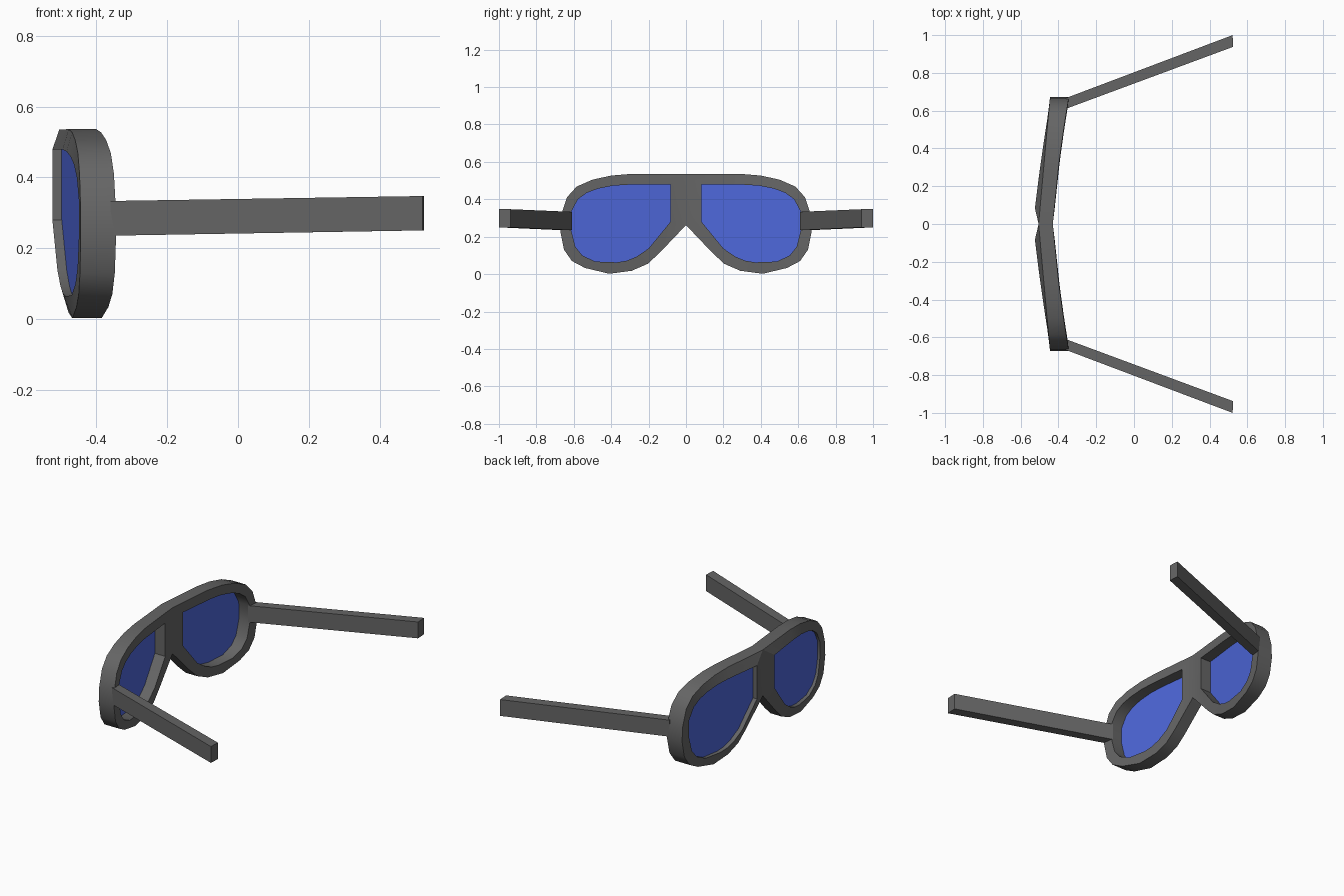
import bpy, bmesh

if "Cube" in bpy.data.objects:
    bpy.data.objects.remove(bpy.data.objects["Cube"])


def material(name, rgb):
    m = bpy.data.materials.new(name)
    m.diffuse_color = (*rgb, 1)
    m.use_nodes = True
    m.node_tree.nodes["Principled BSDF"].inputs["Base Color"].default_value = m.diffuse_color
    return m


GREY = material("dark grey plastic", (0.13, 0.13, 0.13))
BLUE = material("blue lens", (0.075, 0.135, 0.70))

# Half outlines in (y, z), paired point by point: rim outside and lens opening
OUTER = [(0, .535), (.29, .536), (.40, .527), (.50, .505), (.585, .468), (.637, .41),
         (.666, .32), (.672, .23), (.652, .13), (.61, .07), (.54, .033), (.41, .002),
         (.29, .018), (.205, .055), (.14, .115), (0, .262)]
INNER = [(.083, .478), (.31, .478), (.39, .473), (.47, .457), (.53, .435), (.578, .40),
         (.613, .335), (.615, .24), (.592, .147), (.555, .10), (.485, .067), (.37, .063),
         (.315, .072), (.265, .093), (.20, .137), (.083, .28)]


# Wrap-around curves: x depth as a function of y
def front_out(y): return -.505 + .09 * y
def front_in(y): return -.534 + .11 * y + .045 * y * y
def back_out(y): return -.430 + .08 * y + .07 * y * y
def back_in(y): return back_out(y) + .003
def lens_front(y): return -.508 + .12 * y
def lens_back(y): return lens_front(y) + .01


def finish(bm, name, mat, smooth=True):
    bmesh.ops.remove_doubles(bm, verts=bm.verts, dist=1e-5)
    bmesh.ops.recalc_face_normals(bm, faces=bm.faces)
    me = bpy.data.meshes.new(name)
    bm.to_mesh(me)
    bm.free()
    me.materials.append(mat)
    ob = bpy.data.objects.new(name, me)
    bpy.context.collection.objects.link(ob)
    if smooth:
        bpy.ops.object.select_all(action='DESELECT')
        ob.select_set(True)
        bpy.context.view_layer.objects.active = ob
        bpy.ops.object.shade_smooth_by_angle(angle=0.5)
    return ob


def loop(bm, outline, depth, side):
    return [bm.verts.new((depth(y), side * y, z)) for y, z in outline]


# Frame: both rims joined at the nose bridge
bm = bmesh.new()
for side in (1, -1):
    fo, fi = loop(bm, OUTER, front_out, side), loop(bm, INNER, front_in, side)
    bo, bi = loop(bm, OUTER, back_out, side), loop(bm, INNER, back_in, side)
    n = len(OUTER)
    for i in range(n):
        j = (i + 1) % n
        bm.faces.new((fo[i], fo[j], fi[j], fi[i]))
        bm.faces.new((bo[i], bo[j], bi[j], bi[i]))
        bm.faces.new((fi[i], fi[j], bi[j], bi[i]))
        if j:  # the centre line stays open so the halves weld together
            bm.faces.new((fo[i], fo[j], bo[j], bo[i]))
finish(bm, "frame", GREY)

# Lenses and temple arms, one per side
for side, label in ((1, "left"), (-1, "right")):
    bm = bmesh.new()
    f, b = loop(bm, INNER, lens_front, side), loop(bm, INNER, lens_back, side)
    bm.faces.new(f)
    bm.faces.new(b)
    for i in range(len(f)):
        j = (i + 1) % len(f)
        bm.faces.new((f[i], f[j], b[j], b[i]))
    finish(bm, label + "_lens", BLUE, False)

    bm = bmesh.new()
    start = [(-.36, .61, .235), (-.36, .667, .235), (-.36, .667, .333), (-.36, .61, .333)]
    end = [(.525, .938, .25), (.522, 1.0, .25), (.522, 1.0, .347), (.525, .938, .347)]
    a = [bm.verts.new((x, side * y, z)) for x, y, z in start]
    e = [bm.verts.new((x, side * y, z)) for x, y, z in end]
    bm.faces.new(a)
    bm.faces.new(e)
    for i in range(4):
        j = (i + 1) % 4
        bm.faces.new((a[i], a[j], e[j], e[i]))
    finish(bm, label + "_temple_arm", GREY, False)
